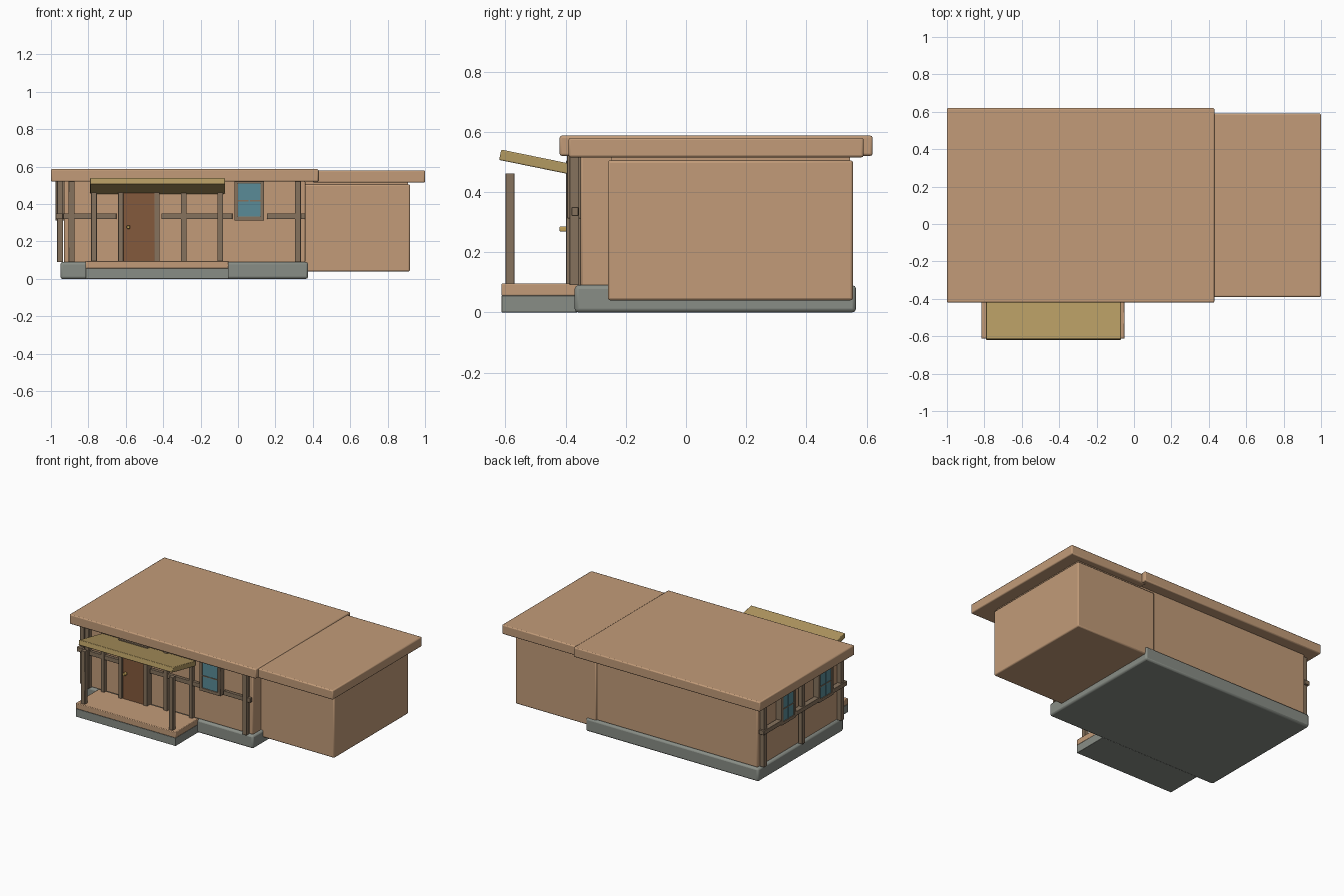
import bpy
from math import radians, atan2

if "Cube" in bpy.data.objects:
    bpy.data.objects.remove(bpy.data.objects["Cube"])


def material(name, rgb):
    m = bpy.data.materials.new(name)
    m.diffuse_color = (*rgb, 1)
    m.use_nodes = True
    m.node_tree.nodes["Principled BSDF"].inputs["Base Color"].default_value = m.diffuse_color
    return m


TAN = material("tan_plaster", (0.54, 0.33, 0.19))
STONE = material("grey_stone", (0.25, 0.27, 0.24))
WOOD = material("weathered_wood", (0.24, 0.17, 0.11))
DOOR = material("brown_door", (0.23, 0.10, 0.045))
GLASS = material("teal_glass", (0.10, 0.26, 0.31))
STRAW = material("straw", (0.45, 0.32, 0.12))
BRASS = material("brass", (0.55, 0.36, 0.10))


def box(name, x, y, z, mat, bevel=0.002, tilt=0):
    """Box from (min, max) ranges, optionally tilted about x."""
    bpy.ops.mesh.primitive_cube_add(size=1, location=[(r[0] + r[1]) / 2 for r in (x, y, z)])
    o = bpy.context.object
    o.name = name
    o.scale = [r[1] - r[0] for r in (x, y, z)]
    bpy.ops.object.transform_apply(location=False, rotation=False, scale=True)
    o.rotation_euler.x = tilt
    o.data.materials.append(mat)
    if bevel:
        b = o.modifiers.new("soft_edges", "BEVEL")
        b.width, b.segments = bevel, 2
        bpy.ops.object.shade_smooth_by_angle(angle=radians(30))
    return o


def wall_box(side, name, u, depth, z, mat, bevel=0.002):
    """Box on the front or left wall; u runs along it, depth points outwards."""
    if side == "front":
        return box(name, u, (-0.35 - depth[1], -0.35 - depth[0]), z, mat, bevel)
    return box(name, (-0.93 - depth[1], -0.93 - depth[0]), u, z, mat, bevel)


def window(side, c):
    w, z0, z1 = 0.08, 0.312, 0.522
    # surround, glass and glazing bars
    for s in (-1, 1):
        e = c + s * (w - 0.01)
        wall_box(side, f"{side}_window_jamb", (e - 0.01, e + 0.01), (0, 0.045), (z0, z1), WOOD)
    for name, a, b in (("sill", z0, z0 + 0.022), ("head", z1 - 0.012, z1)):
        wall_box(side, f"{side}_window_{name}", (c - w, c + w), (0, 0.045), (a, b), WOOD)
    wall_box(side, f"{side}_window_glass", (c - 0.061, c + 0.061), (0, 0.04), (z0 + 0.02, z1 - 0.01), GLASS, 0)
    wall_box(side, f"{side}_window_mullion", (c - 0.003, c + 0.003), (0.03, 0.044), (z0 + 0.02, z1 - 0.01), GLASS, 0)
    wall_box(side, f"{side}_window_bar", (c - 0.061, c + 0.061), (0.03, 0.044), (0.415, 0.421), WOOD, 0)


# foundation, walls and flat roofs
box("foundation", (-0.95, 0.375), (-0.37, 0.565), (0, 0.09), STONE, 0.012)
box("main_walls", (-0.93, 0.36), (-0.35, 0.545), (0.085, 0.525), TAN, 0.008)
box("wing_walls", (0.30, 0.92), (-0.26, 0.555), (0.04, 0.505), TAN, 0.008)
box("wing_wall_top", (0.32, 0.91), (-0.25, 0.545), (0.49, 0.53), TAN, 0)
box("main_roof", (-1, 0.43), (-0.42, 0.62), (0.52, 0.587), TAN, 0.007)
box("wing_roof", (0.40, 1), (-0.39, 0.59), (0.515, 0.58), TAN, 0.007)

# timber framing: posts, then rails broken by door and windows
for x in (-0.89, 0.32):
    wall_box("front", "front_post", (x - 0.016, x + 0.016), (0.005, 0.037), (0.09, 0.522), WOOD)
wall_box("front", "front_middle_post", (-0.305, -0.275), (0, 0.034), (0.09, 0.522), WOOD)
for y in (-0.335, 0.09, 0.51):
    wall_box("left", "left_post", (y - 0.016, y + 0.016), (0.005, 0.037), (0.09, 0.522), WOOD)
for u in ((-0.935, -0.65), (-0.41, -0.03), (0.155, 0.36)):
    wall_box("front", "front_rail", u, (0.008, 0.03), (0.32, 0.35), WOOD)
for u in ((-0.375, -0.225), (-0.065, 0.185), (0.345, 0.54)):
    wall_box("left", "left_rail", u, (0.008, 0.045), (0.32, 0.35), WOOD)

# windows
window("front", 0.06)
window("left", -0.145)
window("left", 0.265)

# door
wall_box("front", "door", (-0.612, -0.425), (0, 0.04), (0.09, 0.48), DOOR)
for x in (-0.627, -0.433):
    wall_box("front", "door_jamb", (x - 0.014, x + 0.014), (0, 0.048), (0.09, 0.50), WOOD)
wall_box("front", "door_head", (-0.641, -0.419), (0, 0.048), (0.48, 0.505), WOOD)
wall_box("front", "door_knob", (-0.595, -0.577), (0.04, 0.07), (0.268, 0.286), BRASS, 0.004)

# porch base, posts and sloping canopy
box("porch_base", (-0.815, -0.05), (-0.613, -0.36), (0, 0.056), STONE)
box("porch_deck", (-0.815, -0.05), (-0.613, -0.36), (0.055, 0.096), TAN, 0.004)
for x in (-0.77, -0.095):
    box("porch_post", (x - 0.015, x + 0.015), (-0.6, -0.57), (0.09, 0.462), WOOD)
    box("porch_wall_post", (x - 0.012, x + 0.012), (-0.385, -0.355), (0.09, 0.46), WOOD)
box("porch_canopy", (-0.79, -0.07), (-0.62, -0.36), (0.48, 0.515), STRAW, 0.004, -atan2(0.045, 0.22))
